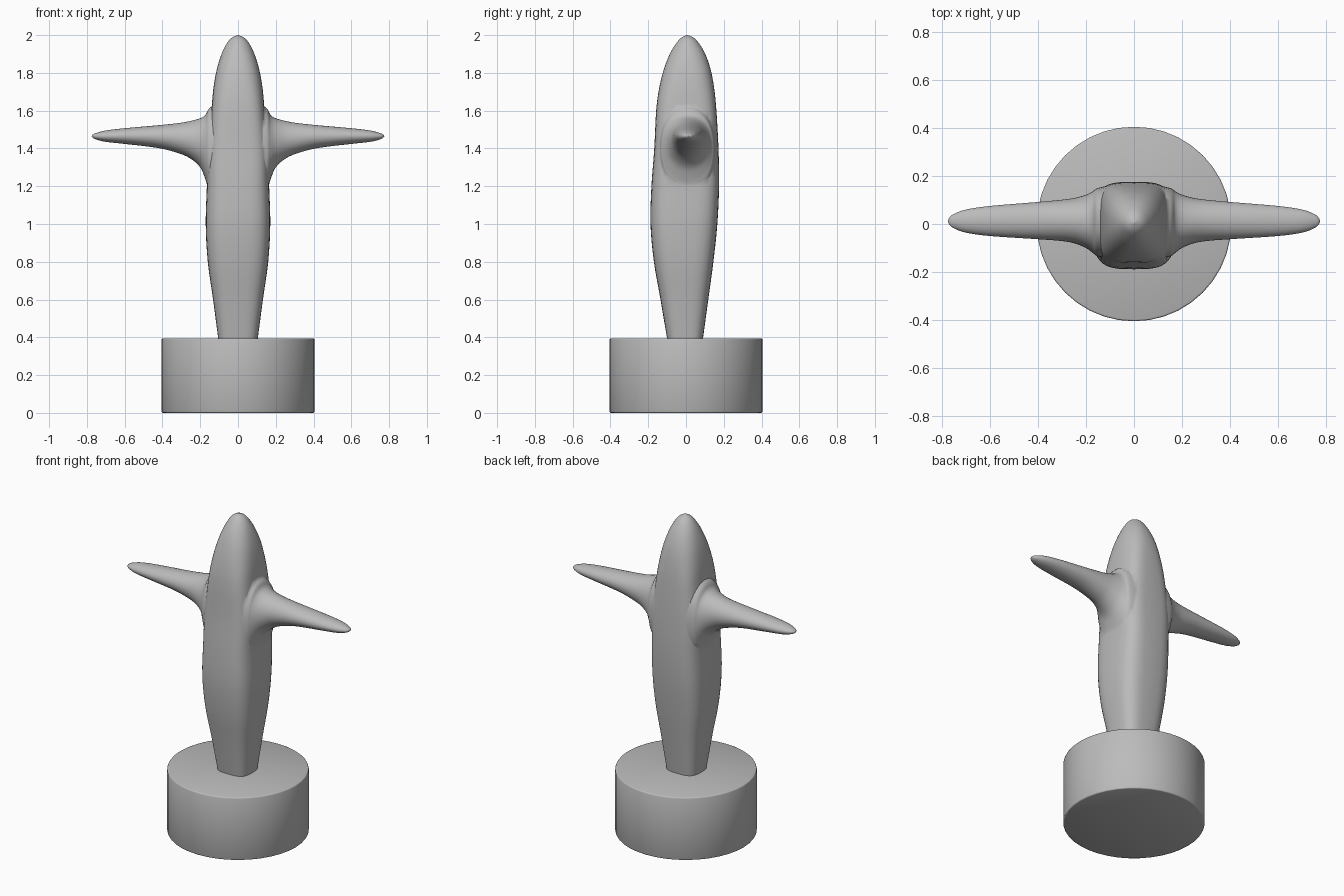
import bpy, bmesh, math
from mathutils import Vector

if "Cube" in bpy.data.objects:
    bpy.data.objects.remove(bpy.data.objects["Cube"])

grey = bpy.data.materials.new("plain grey")
grey.diffuse_color = (0.5, 0.5, 0.5, 1)
grey.use_nodes = True
grey.node_tree.nodes["Principled BSDF"].inputs["Base Color"].default_value = grey.diffuse_color


def refine(rows, steps):
    """Catmull-Rom interpolation between section rows."""
    out = []
    for i in range(len(rows) - 1):
        a, b, c, d = (rows[min(max(k, 0), len(rows) - 1)] for k in (i - 1, i, i + 1, i + 2))
        for s in range(steps):
            t = s / steps
            out.append([0.5 * (2 * q + (r - p) * t + (2 * p - 5 * q + 4 * r - u) * t * t
                               + (3 * q - p - 3 * r + u) * t ** 3)
                        for p, q, r, u in zip(a, b, c, d)])
    return out + [list(rows[-1])]


def loft(name, rows, place, steps=4, sides=40):
    """Skin superellipse sections: along, low1, high1, low2, high2, exponent."""
    bm = bmesh.new()
    rings = []
    for along, l1, h1, l2, h2, e in refine(rows, steps):
        ring = []
        for k in range(sides):
            a = 2 * math.pi * k / sides
            c, s = math.cos(a), math.sin(a)
            u = (l1 + h1) / 2 + (h1 - l1) / 2 * math.copysign(abs(c) ** (2 / e), c)
            v = (l2 + h2) / 2 + (h2 - l2) / 2 * math.copysign(abs(s) ** (2 / e), s)
            ring.append(bm.verts.new(place(along, u, v)))
        rings.append(ring)
    for r0, r1 in zip(rings, rings[1:]):
        for k in range(sides):
            n = (k + 1) % sides
            bm.faces.new((r0[k], r0[n], r1[n], r1[k]))
    bm.faces.new(rings[0])
    bm.faces.new(rings[-1])
    bmesh.ops.recalc_face_normals(bm, faces=bm.faces)
    return finish(name, bm)


def finish(name, bm):
    me = bpy.data.meshes.new(name)
    bm.to_mesh(me)
    bm.free()
    me.materials.append(grey)
    ob = bpy.data.objects.new(name, me)
    bpy.context.collection.objects.link(ob)
    bpy.context.view_layer.objects.active = ob
    bpy.ops.object.select_all(action='DESELECT')
    ob.select_set(True)
    bpy.ops.object.shade_smooth_by_angle(angle=math.radians(50))
    return ob


# Round pedestal with a small edge bevel
bm = bmesh.new()
bmesh.ops.create_cone(bm, cap_ends=True, segments=40, radius1=0.405, radius2=0.405, depth=0.395)
bmesh.ops.translate(bm, verts=bm.verts, vec=Vector((0, 0, 0.1975)))
rims = [e for e in bm.edges if abs(e.verts[0].co.z - e.verts[1].co.z) < 0.001]
bmesh.ops.bevel(bm, geom=rims, offset=0.007, segments=2, affect='EDGES', profile=0.5)
finish("pedestal", bm)

# Upright body: z, x range, y range, squareness
body = loft("body", [
    (0.38, -0.103, 0.103, -0.098, 0.088, 3.2),
    (0.60, -0.132, 0.132, -0.135, 0.118, 3.2),
    (0.80, -0.160, 0.160, -0.170, 0.145, 3.3),
    (1.00, -0.171, 0.171, -0.188, 0.166, 3.4),
    (1.20, -0.165, 0.165, -0.183, 0.175, 3.6),
    (1.40, -0.160, 0.160, -0.168, 0.172, 3.8),
    (1.60, -0.141, 0.141, -0.158, 0.161, 3.5),
    (1.72, -0.130, 0.130, -0.142, 0.149, 2.9),
    (1.82, -0.112, 0.112, -0.117, 0.130, 2.5),
    (1.90, -0.087, 0.087, -0.086, 0.102, 2.2),
    (1.955, -0.060, 0.060, -0.053, 0.070, 2.0),
    (1.985, -0.034, 0.034, -0.026, 0.042, 2.0),
    (2.00, -0.003, 0.003, 0.003, 0.009, 2.0),
], lambda z, x, y: (x, y, z))

# Tapered arms with flared roots: x, y range, z range, squareness
arm_rows = [
    (0.08, -0.150, 0.165, 1.10, 1.66, 2.2),
    (0.150, -0.135, 0.150, 1.17, 1.615, 2.2),
    (0.172, -0.120, 0.136, 1.235, 1.578, 2.2),
    (0.20, -0.100, 0.122, 1.30, 1.560, 2.1),
    (0.25, -0.080, 0.108, 1.345, 1.546, 2.0),
    (0.31, -0.070, 0.100, 1.373, 1.535, 2.0),
    (0.42, -0.062, 0.090, 1.402, 1.523, 2.0),
    (0.60, -0.050, 0.075, 1.424, 1.507, 2.0),
    (0.70, -0.036, 0.060, 1.435, 1.495, 2.0),
    (0.75, -0.018, 0.042, 1.447, 1.482, 2.0),
    (0.768, -0.004, 0.028, 1.456, 1.474, 2.0),
    (0.775, 0.010, 0.014, 1.464, 1.466, 2.0),
]
for name, side in (("left_arm", -1), ("right_arm", 1)):
    arm = loft(name, arm_rows, lambda x, y, z: (side * x, y, z))
    # Fuse each arm into the body
    arm.hide_render = True
    arm.hide_set(True)
    fuse = body.modifiers.new("fuse " + name, 'BOOLEAN')
    fuse.operation = 'UNION'
    fuse.object = arm
